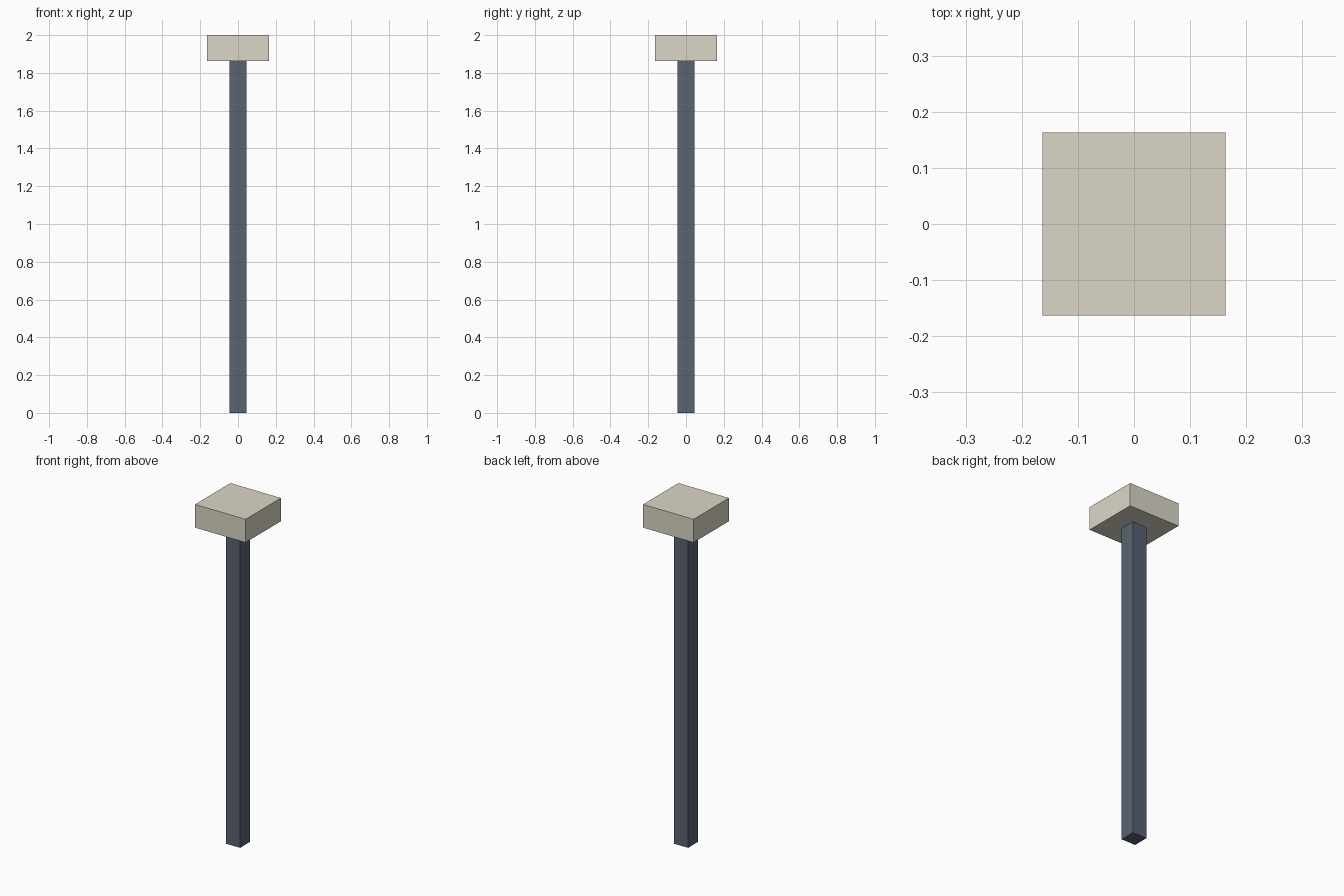
import bpy

if "Cube" in bpy.data.objects:
    bpy.data.objects.remove(bpy.data.objects["Cube"])


def box(name, width, z0, z1, color):
    """Square box centred on the z axis, spanning z0 to z1."""
    bpy.ops.mesh.primitive_cube_add(size=1, location=(0, 0, (z0 + z1) / 2))
    ob = bpy.context.object
    ob.name = name
    ob.scale = (width, width, z1 - z0)
    bpy.ops.object.transform_apply(location=False, rotation=False, scale=True)
    mat = bpy.data.materials.new(name + "_color")
    mat.diffuse_color = (*color, 1)
    mat.use_nodes = True
    mat.node_tree.nodes["Principled BSDF"].inputs["Base Color"].default_value = mat.diffuse_color
    ob.data.materials.append(mat)
    return ob


CAP_BOTTOM = 1.864

# Slim dark post
box("post", 0.091, 0, CAP_BOTTOM, (0.10, 0.125, 0.17))
# Pale square block on top
box("top_block", 0.327, CAP_BOTTOM, 2.0, (0.71, 0.68, 0.57))
